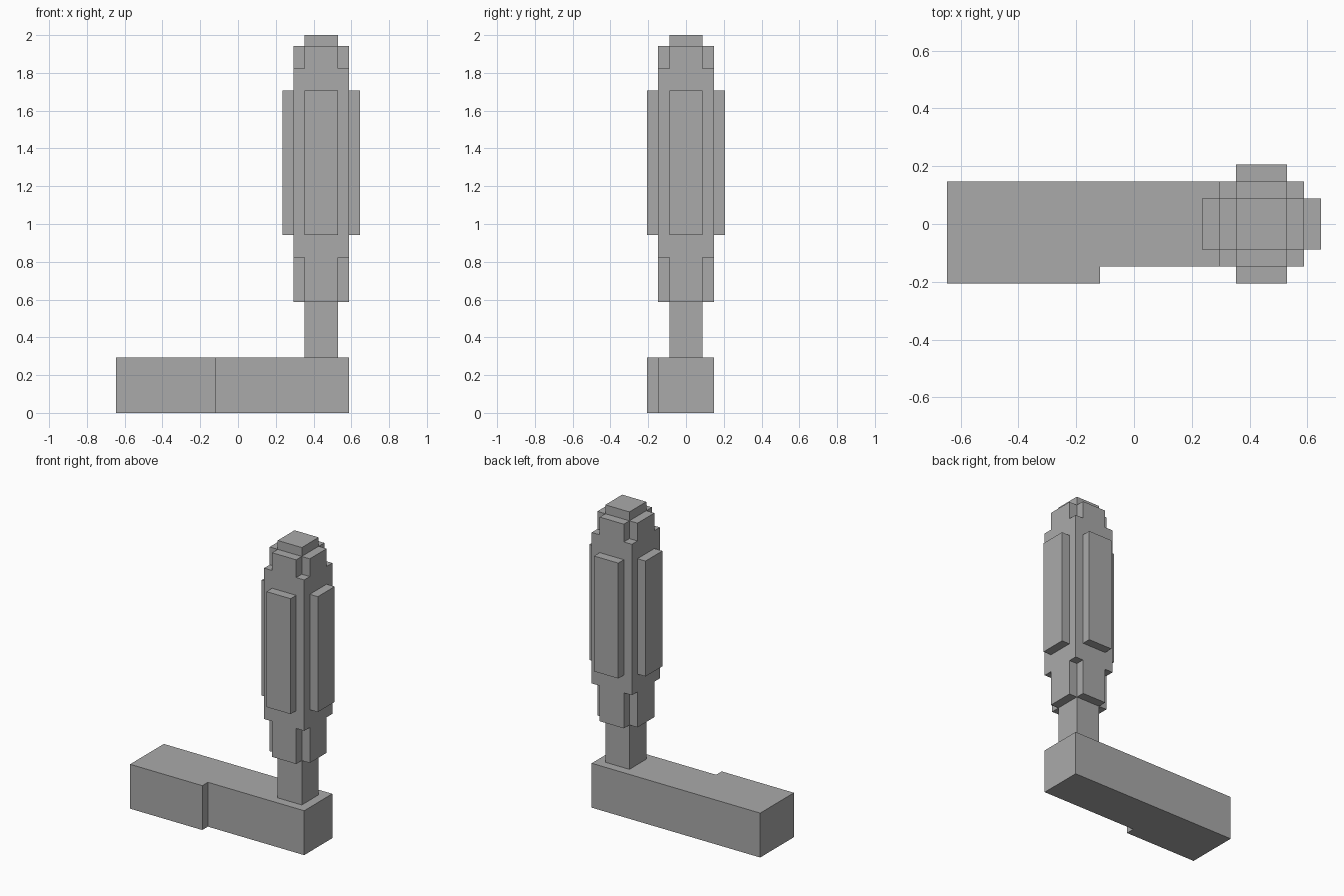
import bpy
import bmesh
from mathutils import Matrix, Vector

U = 2 / 34          # one block unit
CX = 7.5            # column centre in block units

if "Cube" in bpy.data.objects:
    bpy.data.objects.remove(bpy.data.objects["Cube"], do_unlink=True)

grey = bpy.data.materials.new("plain grey")
grey.use_nodes = True
colour = (0.4, 0.4, 0.4, 1)
grey.diffuse_color = colour
grey.node_tree.nodes["Principled BSDF"].inputs["Base Color"].default_value = colour


def finish(name, bm):
    bmesh.ops.recalc_face_normals(bm, faces=bm.faces)
    mesh = bpy.data.meshes.new(name)
    bm.to_mesh(mesh)
    bm.free()
    mesh.materials.append(grey)
    obj = bpy.data.objects.new(name, mesh)
    bpy.context.collection.objects.link(obj)
    return obj


def add_box(bm, low, high):
    low, high = Vector(low) * U, Vector(high) * U
    place = Matrix.Translation((low + high) / 2) @ Matrix.Diagonal((high - low).to_4d())
    bmesh.ops.create_cube(bm, size=1, matrix=place)


def box(name, low, high):
    bm = bmesh.new()
    add_box(bm, low, high)
    return finish(name, bm)


# Base: a long block with a step along its front, drawn as a plan and raised
bm = bmesh.new()
plan = [(-11, -3.5), (-2, -3.5), (-2, -2.5), (10, -2.5), (10, 2.5), (-11, 2.5)]
face = bm.faces.new([bm.verts.new((x * U, y * U, 0)) for x, y in plan])
raised = bmesh.ops.extrude_face_region(bm, geom=[face])["geom"]
bmesh.ops.translate(bm, vec=(0, 0, 5 * U),
                    verts=[v for v in raised if isinstance(v, bmesh.types.BMVert)])
finish("base", bm)

# Post and top cap
box("post", (CX - 1.5, -1.5, 5), (CX + 1.5, 1.5, 10))
box("top_cap", (CX - 1.5, -1.5, 33), (CX + 1.5, 1.5, 34))

# Column with notched corners at both ends
column = box("column", (CX - 2.5, -2.5, 10), (CX + 2.5, 2.5, 33))
bm = bmesh.new()
for sx in (-1, 1):
    for sy in (-1, 1):
        for z0, z1 in ((9, 14), (31, 34)):
            xs = sorted((CX + sx * 1.5, CX + sx * 3))
            ys = sorted((sy * 1.5, sy * 3))
            add_box(bm, (xs[0], ys[0], z0), (xs[1], ys[1], z1))
cutter = finish("corner_notch_cutter", bm)
cutter.hide_render = True
cutter.hide_viewport = True
cutter.display_type = 'WIRE'
notch = column.modifiers.new("corner notches", 'BOOLEAN')
notch.operation = 'DIFFERENCE'
notch.solver = 'EXACT'
notch.object = cutter

# Apply the notches and drop the cutter
bpy.context.view_layer.update()
evaluated = column.evaluated_get(bpy.context.evaluated_depsgraph_get())
column.data = bpy.data.meshes.new_from_object(evaluated)
column.modifiers.clear()
bpy.data.objects.remove(cutter, do_unlink=True)

# Raised panels on the four sides
for side in ("left", "right"):
    s = 1 if side == "left" else -1
    xs = sorted((CX + s * 2.5, CX + s * 3.5))
    box(side + "_panel", (xs[0], -1.5, 16), (xs[1], 1.5, 29))
for side in ("front", "back"):
    s = -1 if side == "front" else 1
    ys = sorted((s * 2.5, s * 3.5))
    box(side + "_panel", (CX - 1.5, ys[0], 16), (CX + 1.5, ys[1], 29))
